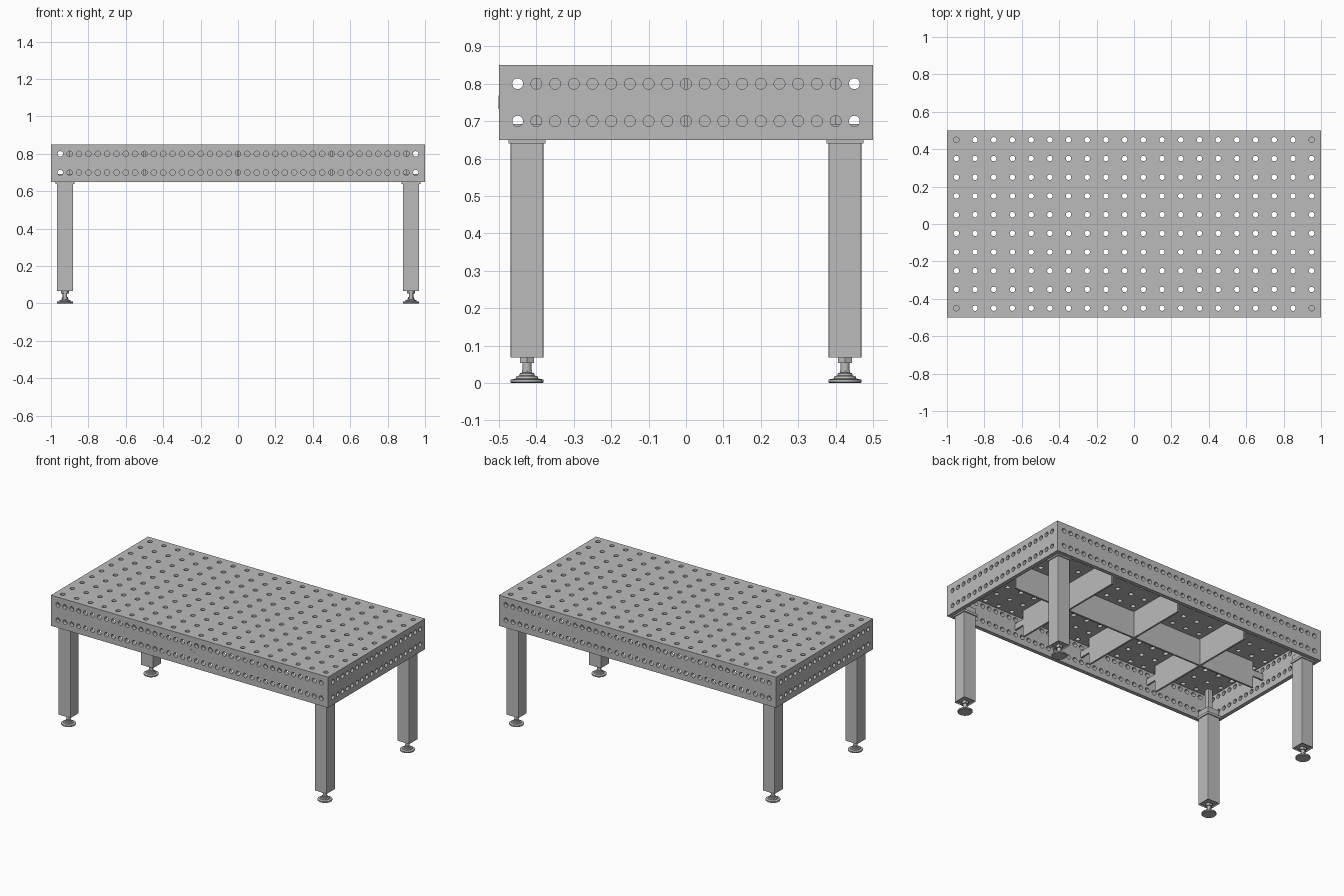
import bpy, bmesh, math
from mathutils import Vector, Matrix

cube = bpy.data.objects.get("Cube")
if cube:
    bpy.data.objects.remove(cube, do_unlink=True)

steel = bpy.data.materials.new("steel_grey")
steel.use_nodes = True
GREY = (0.5, 0.5, 0.5, 1)
steel.diffuse_color = GREY
steel.node_tree.nodes["Principled BSDF"].inputs["Base Color"].default_value = GREY

T = 0.025        # plate thickness
R = 0.0145       # hole radius
SEG = 24


def finish(name, bm, smooth=True):
    bmesh.ops.recalc_face_normals(bm, faces=bm.faces)
    mesh = bpy.data.meshes.new(name)
    bm.to_mesh(mesh)
    bm.free()
    mesh.materials.append(steel)
    ob = bpy.data.objects.new(name, mesh)
    bpy.context.collection.objects.link(ob)
    if smooth:
        bpy.ops.object.select_all(action='DESELECT')
        ob.select_set(True)
        bpy.context.view_layer.objects.active = ob
        bpy.ops.object.shade_smooth_by_angle(angle=math.radians(35))
    return ob


def thicken(bm, offset):
    geom = bmesh.ops.extrude_face_region(bm, geom=bm.faces[:], use_keep_orig=True)["geom"]
    moved = [v for v in geom if isinstance(v, bmesh.types.BMVert)]
    bmesh.ops.translate(bm, verts=moved, vec=offset)


def bounds(centres, low, high):
    """Cell edges half way between neighbouring hole centres."""
    mids = [(a + b) / 2 for a, b in zip(centres, centres[1:])]
    return [low] + mids + [high]


def perforated_plate(name, us, vs, ulim, vlim, place, offset):
    """Plate tiled from cells, each with one round through hole."""
    bm = bmesh.new()
    ue, ve = bounds(us, *ulim), bounds(vs, *vlim)
    for i, u in enumerate(us):
        for j, v in enumerate(vs):
            inner, outer = [], []
            for k in range(SEG):
                a = math.tau * k / SEG
                c, s = math.cos(a), math.sin(a)
                m = max(abs(c), abs(s))
                inner.append(bm.verts.new(place(u + R * c, v + R * s)))
                pu = ue[i] + (ue[i + 1] - ue[i]) * (c / m + 1) / 2
                pv = ve[j] + (ve[j + 1] - ve[j]) * (s / m + 1) / 2
                outer.append(bm.verts.new(place(pu, pv)))
            for k in range(SEG):
                n = (k + 1) % SEG
                bm.faces.new((inner[k], outer[k], outer[n], inner[n]))
    bmesh.ops.remove_doubles(bm, verts=bm.verts, dist=1e-5)
    thicken(bm, Vector(offset))
    return finish(name, bm)


def box(name, x, y, z0, z1, half, bevel=0, recess=0):
    bm = bmesh.new()
    bmesh.ops.create_cube(bm, size=1, matrix=Matrix.Translation((x, y, (z0 + z1) / 2))
                          @ Matrix.Diagonal((2 * half, 2 * half, z1 - z0, 1)))
    if bevel:
        upright = [e for e in bm.edges if abs(e.verts[0].co.z - e.verts[1].co.z) > 1e-4]
        bmesh.ops.bevel(bm, geom=upright, offset=bevel, segments=2, profile=0.5, affect='EDGES')
    if recess:
        bm.normal_update()
        low = min(bm.faces, key=lambda f: f.calc_center_median().z)
        bmesh.ops.inset_region(bm, faces=[low], thickness=0.008)
        bmesh.ops.translate(bm, verts=low.verts[:], vec=(0, 0, recess))
    return finish(name, bm, False)


def turned(name, x, y, profile, sides):
    """Round part from (radius, height) pairs."""
    bm = bmesh.new()
    rings = [[bm.verts.new((x + r * math.cos(math.tau * k / sides),
                            y + r * math.sin(math.tau * k / sides), z))
              for k in range(sides)] for r, z in profile]
    for lo, hi in zip(rings, rings[1:]):
        for k in range(sides):
            n = (k + 1) % sides
            bm.faces.new((lo[k], lo[n], hi[n], hi[k]))
    bm.faces.new(rings[0])
    bm.faces.new(rings[-1])
    return finish(name, bm)


def rib(name, end, place, offset):
    """Web plate set back from the skirt, with a middle tab at each end."""
    half = [(end, 0.652), (end, 0.73), (end + 0.075, 0.73),
            (end + 0.075, 0.77), (end, 0.77), (end, 0.825)]
    outline = half + [(-u, z) for u, z in reversed(half)]
    bm = bmesh.new()
    bm.faces.new([bm.verts.new(place(u, z)) for u, z in outline])
    thicken(bm, Vector(offset))
    return finish(name, bm, False)


# Table top
perforated_plate("table_top",
                 [-0.95 + 0.1 * i for i in range(20)], [-0.45 + 0.1 * i for i in range(10)],
                 (-1, 1), (-0.5, 0.5), lambda u, v: (u, v, 0.85), (0, 0, -T))

# Skirt plates
rows, zlim = [0.7, 0.8], (0.65, 0.85 - T)
long_holes = [-0.95 + 0.05 * i for i in range(39)]
short_holes = [-0.45 + 0.05 * i for i in range(19)]
for word, s in (("front", -1), ("back", 1)):
    perforated_plate(word + "_skirt", long_holes, rows, (-1, 1), zlim,
                     lambda u, v: (u, s * 0.5, v), (0, -s * T, 0))
for word, s in (("left", 1), ("right", -1)):
    perforated_plate(word + "_skirt", short_holes, rows, (T - 0.5, 0.5 - T), zlim,
                     lambda u, v: (s, u, v), (-s * T, 0, 0))

# Stiffening ribs under the top
W = 0.012
rib("long_rib", 0.9, lambda u, z: (u, -W / 2, z), (0, W, 0))
for i, x in enumerate((-0.5, 0, 0.5)):
    rib(f"cross_rib_{i + 1}", 0.4, lambda u, z: (x - W / 2, u, z), (W, 0, 0))

# Plain oval badge plate on the front
bm = bmesh.new()
bmesh.ops.create_circle(bm, cap_ends=True, segments=32, radius=1)
bmesh.ops.transform(bm, verts=bm.verts, matrix=Matrix.Translation((0, -0.5, 0.75))
                    @ Matrix.Rotation(math.pi / 2, 4, 'X') @ Matrix.Diagonal((0.036, 0.018, 1, 1)))
thicken(bm, Vector((0, -0.001, 0)))
finish("oval_badge", bm, False)

# Legs with mounting blocks and levelling feet
for sx, side in ((1, "left"), (-1, "right")):
    for sy, end in ((-1, "front"), (1, "back")):
        tag = f"{end}_{side}_"
        x, y = sx * 0.925, sy * 0.425
        box(tag + "leg", x, y, 0.068, 0.642, 0.044, 0.004, 0.006)
        box(tag + "leg_flange", x, y, 0.64, 0.655, 0.05)
        box(tag + "leg_block", x, y, 0.65, 0.692, 0.042)
        box(tag + "corner_post", sx * 0.915, sy * 0.415, 0.69, 0.83, 0.015)
        turned(tag + "foot_pad", x, y, [(0.042, 0), (0.044, 0.002), (0.044, 0.009),
                                        (0.03, 0.012), (0.028, 0.018), (0.02, 0.02),
                                        (0.019, 0.026), (0.012, 0.028)], 32)
        turned(tag + "foot_stem", x, y, [(0.012, 0.02), (0.012, 0.08)], 20)
        turned(tag + "foot_nut", x, y, [(0.021, 0.053), (0.021, 0.068)], 6)
        turned(tag + "foot_lock_nut", x, y, [(0.015, 0.026), (0.015, 0.034)], 6)
